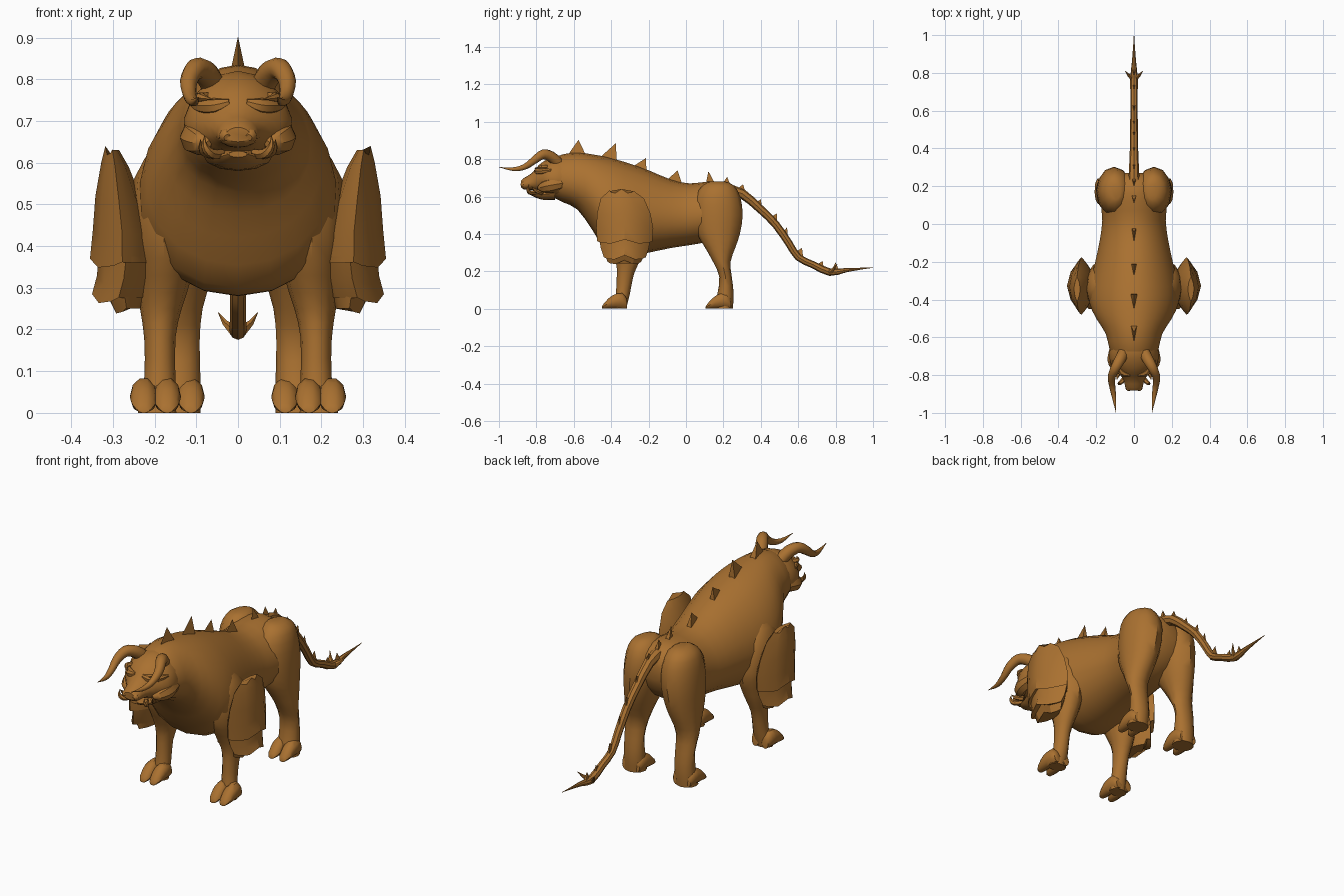
import bpy, bmesh, math
from mathutils import Vector

hide = bpy.data.materials.new("brown_hide")
hide.diffuse_color = (0.40, 0.165, 0.03, 1)


def finish(name, bm, mirror=False, angle=40):
    bmesh.ops.recalc_face_normals(bm, faces=bm.faces)
    me = bpy.data.meshes.new(name)
    bm.to_mesh(me)
    bm.free()
    me.materials.append(hide)
    ob = bpy.data.objects.new(name, me)
    bpy.context.collection.objects.link(ob)
    bpy.ops.object.select_all(action='DESELECT')
    ob.select_set(True)
    bpy.context.view_layer.objects.active = ob
    bpy.ops.object.shade_smooth_by_angle(angle=math.radians(angle))
    if mirror:
        ob.modifiers.new("mirror", 'MIRROR').use_mirror_merge = False
    return ob


def smooth(rows, steps):
    """Catmull-Rom interpolation of rows of numbers."""
    out = []
    for i in range(len(rows) - 1):
        p = [rows[max(0, min(len(rows) - 1, i + k))] for k in (-1, 0, 1, 2)]
        for s in range(steps):
            t = s / steps
            out.append([0.5 * (2 * b + (c - a) * t + (2 * a - 5 * b + 4 * c - d) * t * t
                               + (3 * b - a - 3 * c + d) * t ** 3) for a, b, c, d in zip(*p)])
    return out + [list(rows[-1])]


def skin(name, rings, mirror=False, angle=40):
    """Join rings of points into a closed skin."""
    bm = bmesh.new()
    vs = [[bm.verts.new(p) for p in r] for r in rings]
    n = len(vs[0])
    for a, b in zip(vs, vs[1:]):
        for i in range(n):
            j = (i + 1) % n
            bm.faces.new((a[i], a[j], b[j], b[i]))
    bm.faces.new(vs[0])
    bm.faces.new(vs[-1])
    return finish(name, bm, mirror, angle)


def around(n):
    return [(math.cos(2 * math.pi * i / n), math.sin(2 * math.pi * i / n)) for i in range(n)]


def trunk(name, rows, n=16, steps=2, egg=0.0, x=0.0, mirror=False):
    """Rows of y, bottom, top, half width; egg narrows the upper half."""
    rings = [[(x + w * c * (1 - egg * s), y, (b + t) / 2 + (t - b) / 2 * s) for c, s in around(n)]
             for y, b, t, w in smooth(rows, steps)]
    return skin(name, rings, mirror)


def limb(name, rows, n=12, steps=2):
    """Rows of z, front y, back y, inner x, outer x."""
    rings = [[((xi + xo) / 2 + (xo - xi) / 2 * c, (f + b) / 2 + (b - f) / 2 * s, z)
              for c, s in around(n)] for z, f, b, xi, xo in smooth(rows, steps)]
    return skin(name, rings, True)


def tube(name, rows, n=8, steps=3, mirror=False):
    """Rows of x, y, z, radius."""
    pts = smooth(rows, steps)
    pos = [Vector(p[:3]) for p in pts]
    side, rings = Vector((1, 0.01, 0.02)), []
    for i, p in enumerate(pos):
        t = (pos[min(i + 1, len(pos) - 1)] - pos[max(i - 1, 0)]).normalized()
        side = (side - t * side.dot(t)).normalized()
        up = t.cross(side)
        r = max(pts[i][3], 0.001)
        rings.append([p + r * (c * side + s * up) for c, s in around(n)])
    return skin(name, rings, mirror)


# torso and neck
trunk("body", [(-0.72, .60, .80, .10), (-0.66, .57, .825, .13), (-0.58, .53, .835, .15),
               (-0.50, .42, .825, .20), (-0.42, .30, .81, .235), (-0.33, .28, .785, .235),
               (-0.20, .30, .74, .205), (-0.08, .325, .69, .18), (0.02, .34, .67, .168),
               (0.12, .36, .68, .175), (0.20, .40, .675, .16), (0.25, .46, .64, .11),
               (0.27, .52, .60, .05)], n=20, egg=0.12)

# head, snout and jaw
trunk("head", [(-0.60, .58, .815, .11), (-0.68, .59, .82, .13), (-0.74, .605, .80, .122),
               (-0.785, .625, .77, .085), (-0.825, .635, .725, .055), (-0.865, .637, .70, .046),
               (-0.882, .65, .685, .03)], egg=0.15)
trunk("jaw", [(-0.70, .58, .66, .085), (-0.77, .583, .635, .06), (-0.815, .60, .628, .046),
              (-0.84, .613, .628, .022)], n=12)
tube("brow", [(.02, -.80, .745, .008), (.05, -.79, .735, .02), (.085, -.76, .735, .018),
              (.11, -.72, .74, .006)], mirror=True)
tube("cheek", [(.07, -.79, .645, .008), (.085, -.765, .65, .03), (.10, -.72, .66, .04),
               (.10, -.66, .67, .03)], mirror=True)
tube("nostril", [(.028, -.84, .675, .01), (.028, -.868, .665, .018), (.026, -.882, .66, .008)],
     mirror=True)
tube("tusk", [(.04, -.80, .622, .012), (.065, -.835, .622, .012), (.08, -.845, .64, .008),
              (.08, -.84, .665, 0)], n=6, mirror=True)
tube("side_tusk", [(.06, -.77, .62, .013), (.085, -.80, .63, .01), (.09, -.825, .655, 0)],
     n=6, mirror=True)
tube("ear", [(.07, -.74, .755, .014), (.09, -.77, .757, .012), (.06, -.81, .752, 0)],
     n=6, mirror=True)

# curled horns
tube("horn", [(.055, -.68, .775, .03), (.075, -.72, .812, .03), (.10, -.765, .825, .026),
              (.118, -.81, .795, .021), (.115, -.86, .76, .016), (.105, -.92, .746, .011),
              (.095, -1.0, .757, 0)], n=10, mirror=True)

# legs
limb("rear_leg", [(.68, .13, .21, .07, .12), (.66, .09, .255, .04, .165), (.60, .05, .29, .012, .19),
                  (.50, .04, .303, .012, .2), (.40, .06, .288, .035, .2), (.33, .10, .265, .06, .2),
                  (.25, .145, .238, .085, .2), (.17, .178, .245, .092, .195),
                  (.08, .168, .255, .09, .195), (0, .15, .25, .09, .2)])
limb("front_leg", [(.64, -.40, -.31, .15, .20), (.56, -.45, -.24, .1, .25), (.42, -.45, -.2, .1, .255),
                   (.33, -.41, -.22, .11, .245), (.25, -.375, -.25, .135, .235),
                   (.18, -.37, -.28, .15, .225), (.08, -.375, -.3, .15, .225),
                   (0, -.39, -.32, .148, .24)])

# two toes on every foot
for foot, y, xs in (("rear", .105, (.113, .175)), ("front", -.45, (.17, .226))):
    for side, x in zip(("inner", "outer"), xs):
        trunk(foot + "_" + side + "_toe",
              [(y, 0, .012, .014), (y + .02, 0, .04, .027), (y + .06, 0, .075, .033),
               (y + .11, 0, .085, .03), (y + .135, 0, .05, .018)], n=10, x=x, mirror=True)

# cupped shoulder plates with overlapping lower lips: z, front, back, inner x, outer x
rings = []
for z, f, b, xi, xo in [(.64, -.41, -.28, .285, .318), (.60, -.455, -.225, .262, .328),
                        (.52, -.475, -.19, .23, .342), (.44, -.48, -.175, .208, .348),
                        (.37, -.475, -.18, .20, .355), (.385, -.465, -.19, .20, .335),
                        (.33, -.455, -.20, .21, .338), (.285, -.44, -.215, .222, .35),
                        (.295, -.43, -.225, .225, .32), (.26, -.42, -.24, .235, .30)]:
    h, m = (b - f) / 2, (f + b) / 2
    edge = xi + (xo - xi) * 0.5
    ts = [-1, -.85, -.5, 0, .5, .85]
    outer = [(xo - (xo - edge) * t * t, m + h * t, z + .012 * math.cos(5 * t) - .012) for t in ts]
    inner = [(xi + (edge - xi) * t * t, m - h * t, z - .01) for t in ts]
    rings.append(outer + inner)
skin("shoulder_plate", rings, True, 30)

# tail with barbed tip
tube("tail", [(0, .22, .635, .03), (0, .30, .615, .026), (0, .40, .53, .022), (0, .48, .45, .021),
              (0, .55, .35, .02), (0, .60, .275, .019), (0, .68, .235, .019), (0, .77, .195, .02),
              (0, .86, .207, .011), (0, 1.0, .22, 0)], steps=2)
tube("tail_barb", [(.008, .77, .195, .014), (.03, .79, .215, .008), (.047, .81, .24, 0)],
     n=6, steps=1, mirror=True)

# dorsal spikes: front y, z, back y, z, tip y, z, half width
for i, (fy, fz, by, bz, ty, tz, w) in enumerate([
        (-.64, .81, -.53, .81, -.575, .903, .02), (-.47, .80, -.37, .78, -.375, .885, .02),
        (-.30, .75, -.21, .72, -.215, .805, .018), (-.11, .68, -.015, .65, -.045, .74, .016),
        (.105, .66, .16, .66, .12, .735, .015), (.19, .66, .25, .63, .22, .705, .015),
        (.26, .63, .33, .58, .305, .665, .014), (.36, .56, .41, .51, .40, .585, .012),
        (.44, .48, .49, .43, .485, .51, .012), (.51, .40, .55, .34, .54, .435, .011),
        (.58, .30, .63, .25, .62, .325, .011), (.69, .23, .74, .20, .73, .255, .01),
        (.775, .20, .82, .20, .80, .248, .01)]):
    bm = bmesh.new()
    a, b, c, t = [bm.verts.new(p) for p in ((0, fy, fz), (w, by, bz), (-w, by, bz), (0, ty, tz))]
    for f in ((a, b, c), (a, b, t), (b, c, t), (c, a, t)):
        bm.faces.new(f)
    finish("spike_%d" % (i + 1), bm)
